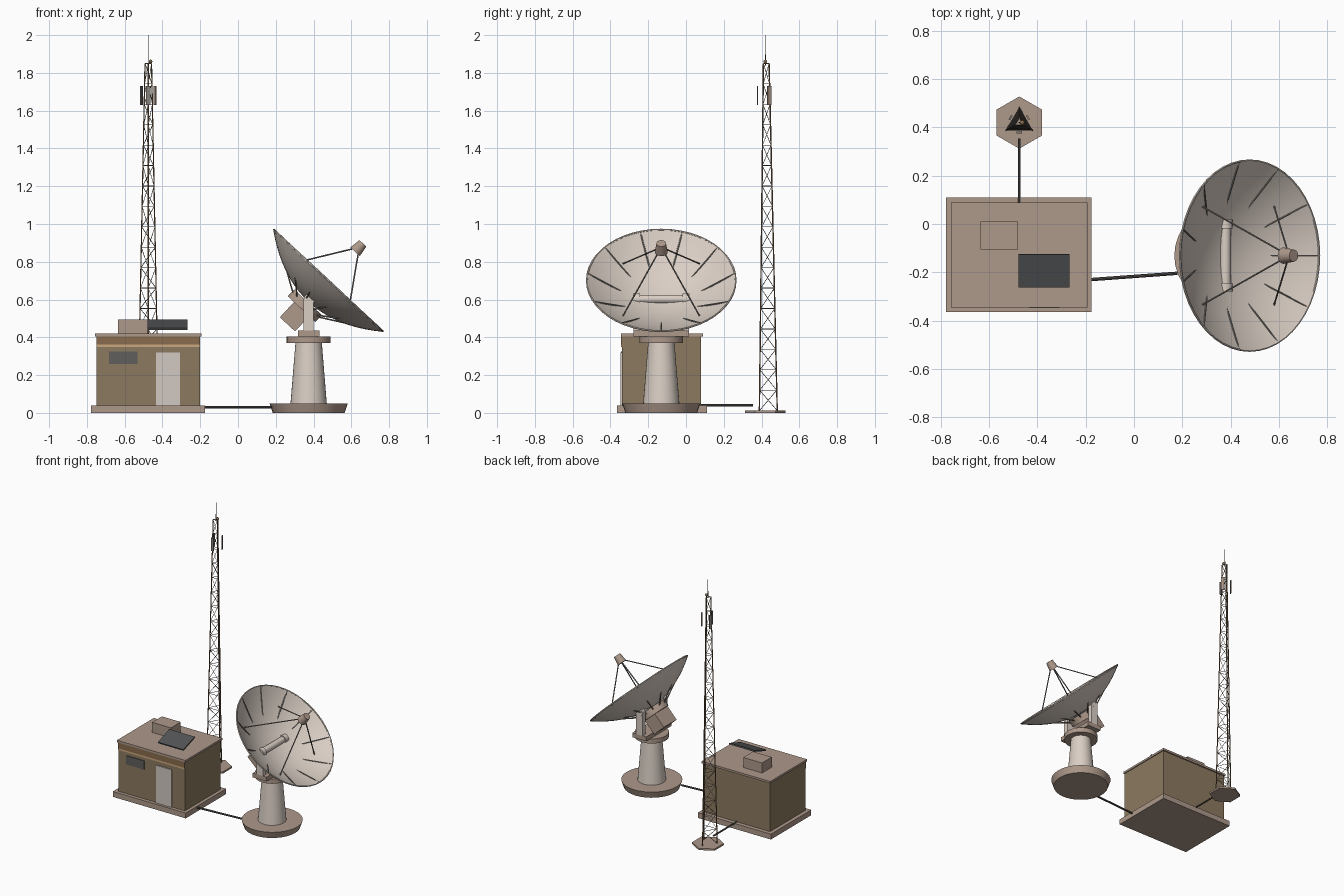
import bpy, bmesh, math
from mathutils import Vector, Matrix

if "Cube" in bpy.data.objects:
    bpy.data.objects.remove(bpy.data.objects["Cube"])

def mat(name, *c):
    m = bpy.data.materials.new(name)
    m.diffuse_color = (*c, 1)
    m.use_nodes = True
    m.node_tree.nodes["Principled BSDF"].inputs["Base Color"].default_value = m.diffuse_color
    return m

CLAY = mat("clay brown", .42, .315, .255)
WALL = mat("olive wall", .265, .195, .115)
WHITE = mat("warm white", .70, .62, .555)
DOOR = mat("door grey", .64, .58, .54)
ROD = mat("rod grey", .24, .22, .20)
DARK = mat("panel slate", .085, .088, .09)
GLASS = mat("window grey", .115, .114, .11)
STRIPE = mat("tan stripe", .60, .39, .20)
RUST = mat("rust brown", .25, .15, .075)
STEEL = mat("dark steel", .10, .09, .083)

def finish(name, bm, material, smooth=False):
    bmesh.ops.recalc_face_normals(bm, faces=bm.faces)
    me = bpy.data.meshes.new(name)
    bm.to_mesh(me)
    bm.free()
    me.materials.append(material)
    ob = bpy.data.objects.new(name, me)
    bpy.context.collection.objects.link(ob)
    if smooth:
        bpy.ops.object.select_all(action='DESELECT')
        ob.select_set(True)
        bpy.context.view_layer.objects.active = ob
        bpy.ops.object.shade_smooth_by_angle(angle=math.radians(35))
    return ob

def box(name, lo, hi, material, frame=Matrix()):
    lo, hi = Vector(lo), Vector(hi)
    bm = bmesh.new()
    m = frame @ Matrix.Translation((lo + hi) / 2) @ Matrix.Diagonal((*(hi - lo), 1))
    bmesh.ops.create_cube(bm, size=1, matrix=m)
    return finish(name, bm, material)

def add_rod(bm, a, b, r1, r2=None, sides=6):
    a, b = Vector(a), Vector(b)
    d = b - a
    m = Matrix.Translation((a + b) / 2) @ d.to_track_quat('Z', 'Y').to_matrix().to_4x4()
    bmesh.ops.create_cone(bm, cap_ends=True, segments=sides, radius1=r1,
                          radius2=r1 if r2 is None else r2, depth=d.length, matrix=m)

def rods(name, pairs, r, material, r2=None, sides=6, smooth=False):
    bm = bmesh.new()
    for a, b in pairs:
        add_rod(bm, a, b, r, r2, sides)
    return finish(name, bm, material, smooth)

# Hut
box("hut_slab", (-.778, -.365, 0), (-.176, .11, .04), CLAY)
box("hut_walls", (-.75, -.34, .04), (-.20, .08, .405), WALL)
box("hut_roof", (-.758, -.345, .405), (-.193, .09, .42), CLAY)
box("fascia_band", (-.75, -.344, .362), (-.20, -.34, .405), RUST)
box("fascia_stripe", (-.75, -.344, .35), (-.20, -.34, .362), STRIPE)
box("door", (-.435, -.347, .04), (-.308, -.34, .32), DOOR)
box("window", (-.682, -.345, .26), (-.533, -.34, .325), GLASS)
box("roof_unit", (-.635, -.105, .42), (-.48, .01, .495), CLAY)

# Tilted solar panel
tilt = Matrix.Translation((-.373, -.193, .467)) @ Matrix.Rotation(math.atan2(.045, .135), 4, 'X')
box("solar_panel", (-.105, -.071, -.005), (.105, .071, .005), DARK, tilt)

# Cable conduits
rods("mast_conduit", [((-.475, .08, .04), (-.475, .355, .04))], .006, STEEL, sides=8)
rods("dish_conduit", [((-.19, -.231, .03), (.18, -.204, .03))], .007, STEEL, sides=8)

# Lattice mast
MX, MY, Z0, Z1, BAYS = -.475, .42, .012, 1.85, 17
def leg(i, z):
    r = .063 + (.02 - .063) * (z - Z0) / (Z1 - Z0)
    a = math.radians(90 + 120 * i)
    return Vector((MX + r * math.cos(a), MY + r * math.sin(a), z))

bm = bmesh.new()
bmesh.ops.create_cone(bm, cap_ends=True, segments=6, radius1=.108, radius2=.108, depth=.013,
                      matrix=Matrix.Translation((MX, MY, .0065)))
foot = finish("mast_foot", bm, CLAY)
# turn the hexagon so that its points lie along y
if max(v.co.y for v in foot.data.vertices) - MY < .1:
    foot.data.transform(Matrix.Translation((MX, MY, 0)) @ Matrix.Rotation(math.pi / 6, 4, 'Z')
                        @ Matrix.Translation((-MX, -MY, 0)))
rods("mast_legs", [(leg(i, Z0), leg(i, Z1)) for i in range(3)], .0036, RUST)
levels = [Z0 + (Z1 - Z0) * k / BAYS for k in range(BAYS + 1)]
rods("mast_rungs", [(leg(i, z), leg(i + 1, z)) for z in levels[1:] for i in range(3)], .0018, ROD, sides=4)
# one diagonal per side and bay, winding the other way in every second bay
braces = []
for k, (za, zb) in enumerate(zip(levels, levels[1:])):
    step = 1 if k % 2 else -1
    braces += [(leg(i, za), leg(i + step, zb)) for i in range(3)]
rods("mast_braces", braces, .0018, ROD, sides=4)
rods("mast_whip", [((MX, MY, 1.84), (MX, MY, 2.0))], .003, STEEL, r2=.0008)
bm = bmesh.new()
bmesh.ops.create_uvsphere(bm, u_segments=10, v_segments=6, radius=.01,
                          matrix=Matrix.Translation((MX + .012, MY, 1.86)))
finish("beacon", bm, RUST, True)
for k in range(3):
    f = Matrix.Translation((MX, MY, 1.68)) @ Matrix.Rotation(math.radians(-90 + 120 * k), 4, 'Z')
    box("sector_antenna", (.038, -.011, -.05), (.045, .011, .05), CLAY if k == 1 else ROD, f)

# Dish pedestal
PX, PY = .374, -.131
def drum(name, z0, z1, r0, r1, material):
    rods(name, [((PX, PY, z0), (PX, PY, z1))], r0, material, r1, 32, True)
drum("pedestal_base", 0, .05, .19, .207, CLAY)
drum("pedestal_column", .05, .37, .096, .07, WHITE)
drum("pedestal_collar", .37, .405, .116, .116, CLAY)
box("yoke_base", (PX - .057, PY - .148, .405), (PX + .057, PY + .148, .437), CLAY)
AX, AZ = PX + .004, .602
for s in (-1, 1):
    y = PY + s * .131
    box("yoke_arm", (PX - .027, y - .017, .437), (PX + .027, y + .017, AZ), WHITE)
    rods("yoke_bearing", [((AX, y - .018, AZ), (AX, y + .018, AZ))], .03, WHITE, sides=24, smooth=True)
rods("tilt_axle", [((AX, PY - .145, AZ), (AX, PY + .145, AZ))], .023, WHITE, sides=24, smooth=True)

# Dish frame: local z is the pointing axis, origin at the rim centre, local x runs down the slope
ax = Vector((.68, 0, .73)).normalized()
dx = Vector((ax.z, 0, -ax.x))
dy = ax.cross(dx)
D = Matrix.Translation((.48, PY, .703)) @ Matrix((dx, dy, ax)).transposed().to_4x4()
R, DEPTH = .394, .15
def on_dish(r, deg, z=None):
    a = math.radians(deg)
    z = -DEPTH * (1 - (r / R) ** 2) if z is None else z
    return D @ Vector((r * math.cos(a), r * math.sin(a), z))

# Parabolic reflector: inner and outer skins in one closed sweep
bm = bmesh.new()
N, STEPS = 48, 10
prof = [(R * k / STEPS, 0) for k in range(1, STEPS + 1)]
prof += [(r, -.007) for r, _ in reversed(prof)]
rings = [[bm.verts.new(on_dish(r, 360 * j / N, -DEPTH * (1 - (r / R) ** 2) + o)) for j in range(N)]
         for r, o in prof]
for a, b in zip(rings, rings[1:]):
    for j in range(N):
        bm.faces.new((a[j], a[(j + 1) % N], b[(j + 1) % N], b[j]))
for ring, o in ((rings[0], 0), (rings[-1], -.007)):
    c = bm.verts.new(D @ Vector((0, 0, -DEPTH + o)))
    for j in range(N):
        bm.faces.new((c, ring[j], ring[(j + 1) % N]))
finish("reflector", bm, WHITE, True)
rods("reflector_rim", [(on_dish(R, 360 * j / N, -.002), on_dish(R, 360 * (j + 1) / N, -.002))
                       for j in range(N)], .005, WHITE)

# Straight back ribs from the hub to the rim
rods("back_ribs", [(on_dish(.09, 360 * j / 11, -.182), on_dish(R - .004, 360 * j / 11, -.006))
                   for j in range(11)], .004, ROD)
rods("hub", [(D @ Vector((0, 0, -.21)), D @ Vector((0, 0, -.16)))], .1, CLAY, sides=24, smooth=True)
box("counterweight", (-.055, -.075, -.32), (.055, .075, -.205), CLAY, D)

# Feed horn on four struts, wide end toward the dish
rods("feed_struts", [(on_dish(.287, 45 + 90 * k), on_dish(.012, 45 + 90 * k, .225)) for k in range(4)], .004, ROD)
rods("feed_horn", [(D @ Vector((0, 0, .205)), D @ Vector((0, 0, .266)))], .034, CLAY, .025, 20, True)
